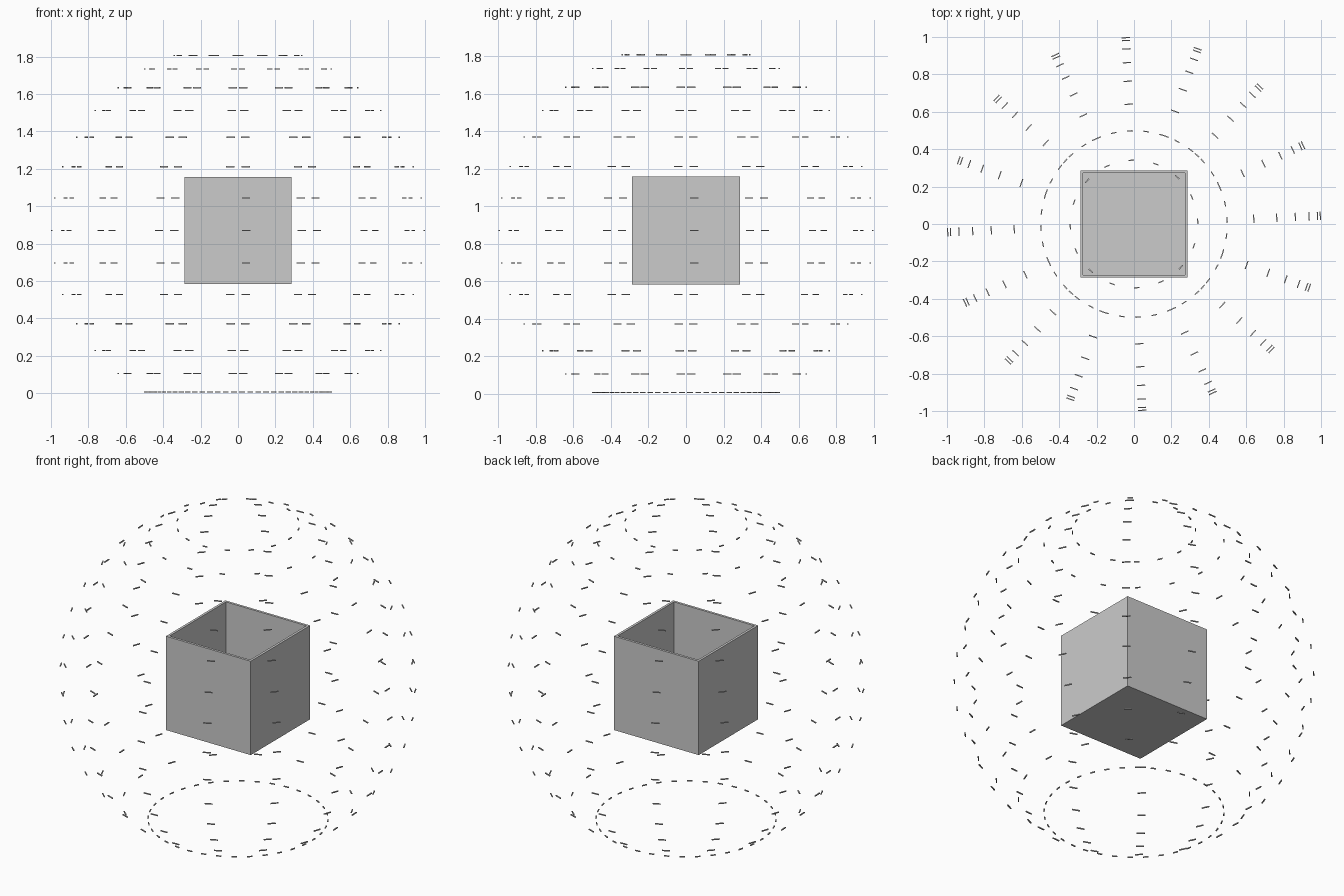
import bpy, bmesh
from math import sin, cos, radians, pi
from mathutils import Matrix, Vector

if "Cube" in bpy.data.objects:
    bpy.data.objects.remove(bpy.data.objects["Cube"])

CENTER_Z = 0.87


def finish(bm, name):
    bmesh.ops.recalc_face_normals(bm, faces=bm.faces)
    mesh = bpy.data.meshes.new(name)
    bm.to_mesh(mesh)
    bm.free()
    obj = bpy.data.objects.new(name, mesh)
    bpy.context.collection.objects.link(obj)
    return obj


# Open-topped cube with thin walls
half, wall = 0.287, 0.021
bm = bmesh.new()
bmesh.ops.create_cube(bm, size=2 * half,
                      matrix=Matrix.Translation((0, 0, CENTER_Z)))
top = max(bm.faces, key=lambda f: f.calc_center_median().z)
bmesh.ops.inset_region(bm, faces=[top], thickness=wall)
inner = bmesh.ops.extrude_face_region(bm, geom=[top])
floor_verts = [g for g in inner["geom"] if isinstance(g, bmesh.types.BMVert)]
if top.is_valid:
    bmesh.ops.delete(bm, geom=[top], context='FACES_ONLY')
bmesh.ops.translate(bm, verts=floor_verts, vec=(0, 0, -2 * half + wall))
finish(bm, "open_box")


# Rings of tiny tangent slivers lying on an imaginary sphere
def add_sliver(bm, lat, azimuth, length):
    pos = Vector((cos(lat) * cos(azimuth), cos(lat) * sin(azimuth), sin(lat)))
    pos = pos * 0.997 + Vector((0, 0, CENTER_Z))
    matrix = (Matrix.Translation(pos) @ Matrix.Rotation(azimuth, 4, 'Z')
              @ Matrix.Diagonal((0.006, length, 0.006, 1)))
    bmesh.ops.create_cube(bm, size=1, matrix=matrix)


bm = bmesh.new()
for degrees in range(-60, 71, 10):
    lat = radians(degrees)
    # The lowest ring is denser
    count = 36 if degrees == -60 else 16
    length = 0.03 if abs(degrees) >= 60 else 0.045
    for i in range(count):
        add_sliver(bm, lat, radians(2.5) + 2 * pi * i / count, length)
finish(bm, "sphere_of_slivers")
